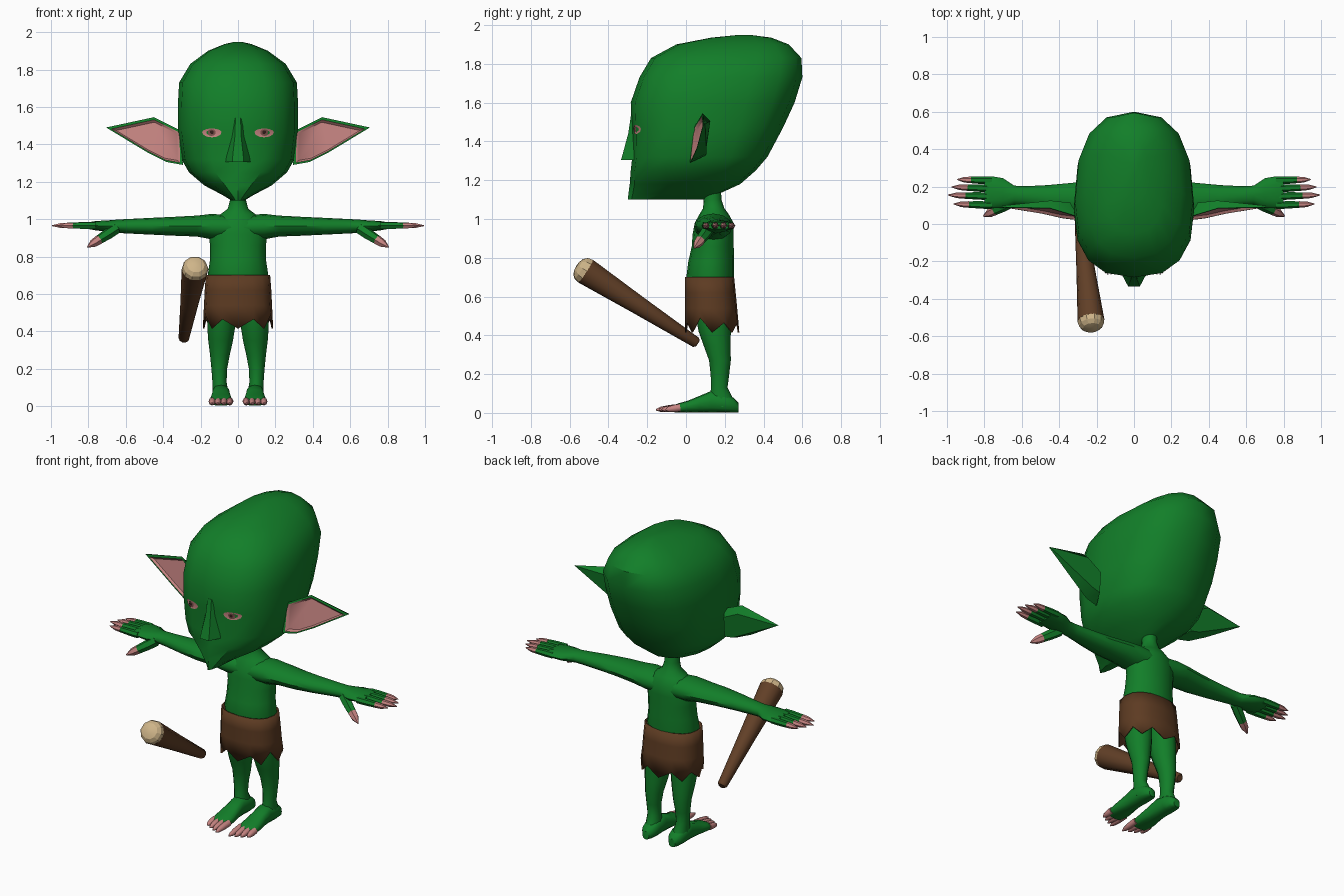
import bpy, bmesh, math
from mathutils import Vector
from mathutils.bvhtree import BVHTree

cube = bpy.data.objects.get("Cube")
if cube:
    bpy.data.objects.remove(cube)


def material(name, r, g, b):
    m = bpy.data.materials.new(name)
    m.use_nodes = True
    m.diffuse_color = (r, g, b, 1)
    bsdf = m.node_tree.nodes["Principled BSDF"]
    bsdf.inputs["Base Color"].default_value = (r, g, b, 1)
    bsdf.inputs["Roughness"].default_value = 0.8
    return m


GREEN = material("skin green", 0.006, 0.21, 0.022)
PINK = material("soft pink", 0.56, 0.23, 0.22)
HIDE = material("hide brown", 0.11, 0.044, 0.016)
BARK = material("bark brown", 0.12, 0.05, 0.02)
WOOD = material("cut wood", 0.62, 0.46, 0.25)
IRIS = material("iris", 0.2, 0.08, 0.07)
PUPIL = material("pupil", 0.03, 0.012, 0.01)

X, Y, Z = Vector((1, 0, 0)), Vector((0, 1, 0)), Vector((0, 0, 1))


def build(name, verts, faces, mats, side=1, rule=None, angle=45):
    """Make a mesh object; side -1 mirrors it across x."""
    mesh = bpy.data.meshes.new(name)
    mesh.from_pydata([(v[0] * side, v[1], v[2]) for v in verts], [], faces)
    for m in mats:
        mesh.materials.append(m)
    if rule:
        for f in mesh.polygons:
            f.material_index = rule(f.index)
    bm = bmesh.new()
    bm.from_mesh(mesh)
    bmesh.ops.recalc_face_normals(bm, faces=bm.faces)
    bm.to_mesh(mesh)
    bm.free()
    obj = bpy.data.objects.new(name, mesh)
    bpy.context.collection.objects.link(obj)
    bpy.ops.object.select_all(action="DESELECT")
    obj.select_set(True)
    bpy.context.view_layer.objects.active = obj
    bpy.ops.object.shade_smooth_by_angle(angle=math.radians(angle))
    return obj


def ring(c, u, v, n=12, p=2.0):
    """Superellipse of n points around c, spanned by u and v."""
    pts = []
    for i in range(n):
        a = math.tau * i / n
        k, s = math.cos(a), math.sin(a)
        pts.append(Vector(c) + u * math.copysign(abs(k) ** (2 / p), k)
                   + v * math.copysign(abs(s) ** (2 / p), s))
    return pts


def bridge(rings, caps=True):
    n = len(rings[0])
    faces = [(r * n + i, r * n + (i + 1) % n, (r + 1) * n + (i + 1) % n, (r + 1) * n + i)
             for r in range(len(rings) - 1) for i in range(n)]
    if caps:
        faces += [tuple(range(n)), tuple(range((len(rings) - 1) * n, len(rings) * n))]
    return [p for r in rings for p in r], faces


def loft(name, rings, mat, side=1, caps=True, angle=45):
    return build(name, *bridge(rings, caps), [mat], side, None, angle)


def tube(name, a, b, sections, mat, side=1, n=8, angle=45):
    """Round bar from a to b; sections are (fraction, radius)."""
    a, b = Vector(a), Vector(b)
    d = (b - a).normalized()
    u = d.cross(Z).normalized()
    v = u.cross(d)
    return loft(name, [ring(a.lerp(b, t), u * r, v * r, n) for t, r in sections],
                mat, side, True, angle)


# Head: egg-shaped rings of (height, front, back, widest y, half width)
HEAD = [(1.10, -.30, .10, -.05, .035), (1.13, -.297, .17, 0, .085),
        (1.18, -.29, .28, .03, .18), (1.25, -.285, .36, .05, .262),
        (1.32, -.277, .42, .07, .302), (1.47, -.28, .50, .08, .322),
        (1.60, -.285, .56, .09, .322), (1.73, -.24, .60, .12, .315),
        (1.83, -.18, .595, .17, .255), (1.90, -.05, .53, .23, .16),
        (1.935, .13, .44, .28, .075), (1.948, .26, .34, .31, .02)]


def head_ring(z, front, back, mid, w):
    square = 2.5 if z > 1.2 else 2
    pts = ring((0, 0, z), X * w, Y, 16, square)
    for p in pts:
        p.y = mid + (p.y * (back - mid) if p.y > 0 else p.y * (mid - front))
    return pts


head_data = bridge([head_ring(*h) for h in HEAD])
build("head", *head_data, [GREEN], angle=35)
head_tree = BVHTree.FromPolygons(*head_data)

# Nose: wedge that widens and sticks out toward its tip
loft("nose", [[Vector(p) for p in ((-w, -.22, z), (-w, -.265, z), (-w * .45, y, z),
                                   (w * .45, y, z), (w, -.265, z), (w, -.22, z))]
              for z, w, y in ((1.305, .068, -.335), (1.34, .062, -.325),
                              (1.44, .038, -.298), (1.54, .03, -.283))], GREEN, angle=25)


# Eyes: thin plates laid on the face
def eye_plate(name, w, up, down, lift, mat, side):
    pts = []
    for i in range(12):
        a = math.tau * i / 12
        x, s = .14 + w * math.cos(a), math.sin(a)
        z = 1.465 + s * (up if s > 0 else down)
        hit = head_tree.ray_cast(Vector((x, -1, z)), Y)[0]
        pts.append(hit - Y * lift)
    pts.append(sum(pts, Vector()) / 12 - Y * .002)
    build(name, pts, [(i, (i + 1) % 12, 12) for i in range(12)], [mat], side)


for side, word in ((1, "left"), (-1, "right")):
    eye_plate(word + "_eye", .052, .02, .028, .004, PINK, side)
    eye_plate(word + "_iris", .021, .016, .02, .007, IRIS, side)
    eye_plate(word + "_pupil", .01, .01, .01, .009, PUPIL, side)

    # Ear: pink hollow inside a green rim, rounded back
    rim = [Vector(p) for p in ((.705, .09, 1.49), (.45, .085, 1.545), (.30, .04, 1.47),
                               (.295, .02, 1.29), (.38, .03, 1.305), (.49, .055, 1.36))]
    mid = sum(rim, Vector()) / 6
    inner = [mid.lerp(p, .9) for p in rim]
    hollow = [mid.lerp(p, .8) + Y * .015 for p in rim]
    back = [p.lerp(mid, .3) + Y * (.07 if p.x < .4 else .05) for p in rim]
    back[0] = rim[0] + Y * .008
    build(word + "_ear", *bridge([back, rim, inner, hollow]), [GREEN, PINK], side,
          lambda i: int(12 <= i < 18 or i == 19))

    # Arm: rings along x of (x, y, z, half depth, half height)
    arm = [(.03, .14, .955, .095, .065), (.14, .14, .96, .10, .068),
           (.22, .14, .963, .095, .056), (.33, .135, .962, .085, .051),
           (.46, .14, .962, .068, .045), (.58, .15, .962, .052, .039),
           (.64, .155, .962, .05, .036), (.70, .165, .963, .08, .03),
           (.76, .17, .965, .085, .025), (.80, .17, .965, .08, .018)]
    loft(word + "_arm", [ring((x, y, z), Y * d, Z * h, 12) for x, y, z, d, h in arm],
         GREEN, side)

    # Fingers and thumb, each with a pointed pink nail
    digits = [((.76, .10, .965), (.965, .107, .965)), ((.76, .148, .968), (.995, .155, .965)),
              ((.76, .19, .968), (.975, .198, .965)), ((.76, .232, .965), (.945, .238, .965)),
              ((.65, .12, .95), (.805, .042, .85))]
    for i, (a, b) in enumerate(digits):
        part = word + ("_thumb" if i == 4 else f"_finger_{i + 1}")
        r = .03 if i == 4 else .02
        tube(part, a, b, [(0, r), (.3, r), (.62, r * .85)], GREEN, side, 6)
        tube(part + "_nail", a, b, [(.6, r * .88), (.8, r * .75), (1, r * .12)], PINK, side, 6)

    # Leg: rings of (height, x, y, half width, half depth)
    leg = [(.64, .08, .135, .075, .10), (.50, .088, .14, .076, .09),
           (.42, .09, .148, .074, .083), (.35, .093, .16, .066, .07),
           (.27, .097, .175, .052, .056), (.20, .10, .175, .042, .048),
           (.13, .099, .172, .038, .042), (.08, .095, .18, .042, .06),
           (.03, .093, .19, .045, .07)]
    loft(word + "_leg", [ring((x, y, z), X * w, Y * d, 12) for z, x, y, w, d in leg],
         GREEN, side)

    # Foot: rings along y of (y, half width, height)
    foot = [(.27, .022, .05), (.245, .042, .075), (.20, .05, .095), (.13, .048, .11),
            (.07, .052, .085), (.01, .06, .06), (-.04, .06, .046), (-.06, .052, .035)]
    loft(word + "_foot", [ring((.091, y, h / 2 + .003), X * w, Z * h / 2, 12, 2.6)
                          for y, w, h in foot], GREEN, side)
    for i, tip in enumerate((-.155, -.14, -.125, -.105)):
        x = .044 + .031 * i
        tube(f"{word}_toe_{i + 1}", (x, -.03, .027), (x * 1.02, tip, .016),
             [(0, .02), (.45, .0185), (.8, .0135), (1, .004)], PINK, side, 8)

# Torso and neck: rings of (height, y, half width, half depth)
TORSO = [(.58, .13, .14, .11), (.70, .125, .162, .123), (.78, .13, .15, .118),
         (.86, .138, .15, .108), (.92, .14, .155, .106), (.98, .145, .14, .10),
         (1.025, .145, .095, .075), (1.055, .143, .055, .055), (1.10, .137, .043, .046),
         (1.20, .13, .045, .048)]
loft("torso", [ring((0, y, z), X * w, Y * d, 16) for z, y, w, d in TORSO], GREEN, angle=60)

# Skirt: flared hide band with a ragged hem
SKIRT = [(.70, .122, .172, .126), (.62, .126, .178, .13),
         (.54, .13, .182, .134), (.44, .135, .188, .14)]
rings = [ring((0, y, z), X * w, Y * d, 16, 2.4) for z, y, w, d in SKIRT]
for i, p in enumerate(rings[-1]):
    p.z = .415 if i % 2 == 0 else .465
    if i in (9, 15):
        p.z = .49
skirt = loft("skirt", rings, HIDE, caps=False)
solid = skirt.modifiers.new("thickness", "SOLIDIFY")
solid.thickness = .008

# Club: tapered shaft with a pale cut end
GRIP, END = (-.29, .06, .358), (-.226, -.555, .755)
tube("club_shaft", GRIP, END, [(0, .02), (.015, .029), (.5, .05), (.94, .072)], BARK, n=10)
tube("club_cut_end", GRIP, END, [(.938, .072), (.975, .066), (1.0, .048), (1.012, .02)],
     WOOD, n=10, angle=20)
